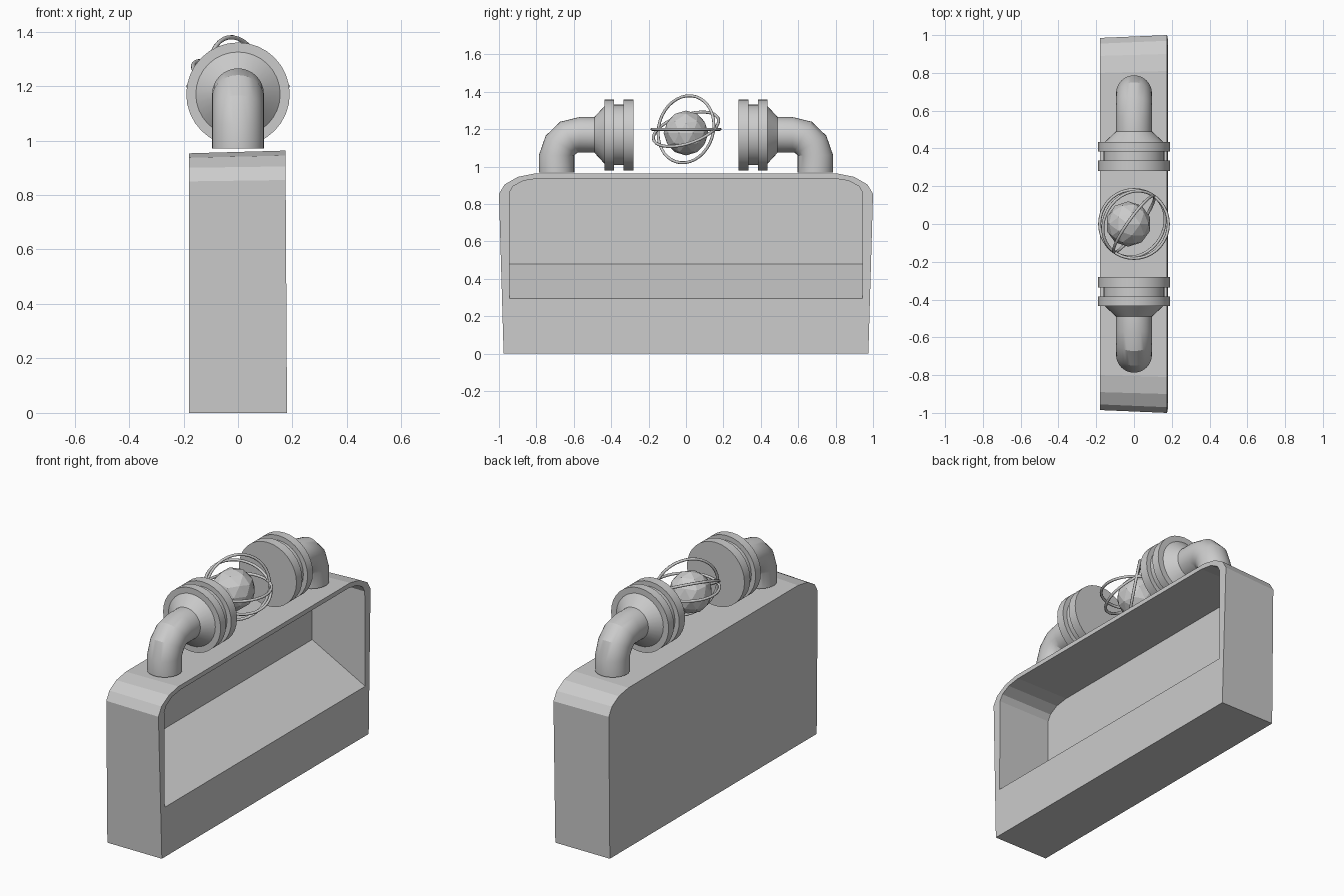
import bpy, bmesh
from math import sin, cos, pi, radians
from mathutils import Vector

if "Cube" in bpy.data.objects:
    bpy.data.objects.remove(bpy.data.objects["Cube"])


def make_object(name, bm, smooth=None):
    bmesh.ops.recalc_face_normals(bm, faces=bm.faces)
    me = bpy.data.meshes.new(name)
    bm.to_mesh(me)
    bm.free()
    ob = bpy.data.objects.new(name, me)
    bpy.context.collection.objects.link(ob)
    if smooth:
        bpy.ops.object.select_all(action='DESELECT')
        ob.select_set(True)
        bpy.context.view_layer.objects.active = ob
        bpy.ops.object.shade_smooth_by_angle(angle=radians(smooth))
    return ob


def loft(name, loops, smooth=None, closed=False):
    """Join matching loops of points with quads; cap the ends unless closed."""
    bm = bmesh.new()
    rings = [[bm.verts.new(p) for p in loop] for loop in loops]
    n = len(rings[0])
    pairs = list(zip(rings, rings[1:] + rings[:1]))
    for a, b in pairs if closed else pairs[:-1]:
        for i in range(n):
            j = (i + 1) % n
            bm.faces.new((a[i], a[j], b[j], b[i]))
    if not closed:
        bm.faces.new(rings[0])
        bm.faces.new(rings[-1])
    return make_object(name, bm, smooth)


def arch(half):
    """Mirror a half outline (y, z) running from the bottom to the top."""
    return half + [(-y, z) for y, z in reversed(half)]


# Cabinet: tapered shell with an open side and a sloped floor inside
front = arch([(.975, 0), (1, .855), (.97, .905), (.90, .945), (.81, .963)])
back = arch([(.975, 0), (.985, .85), (.955, .90), (.89, .937), (.80, .953)])
lip = [(.945, .86), (.925, .895), (.87, .925), (.79, .937)]
opening = arch([(.945, .295)] + lip)
inner = arch([(.945, .48)] + lip)
front_x = lambda z: .18 - .006 * z
loft("cabinet", [
    [(-.18, y, z) for y, z in back],
    [(front_x(z), y, z) for y, z in front],
    [(front_x(z), y, z) for y, z in opening],
    [(-.172, y, z) for y, z in inner],
])

# Elbow pipes with flanged ends: (y, z, bend angle, radius)
ZC = 1.17
stations = [
    (-.692, .97, 90, .095), (-.692, 1.06, 90, .095), (-.668, 1.118, 60, .095),
    (-.625, 1.158, 30, .095), (-.57, ZC, 0, .095), (-.49, ZC, 0, .095),
    (-.435, ZC, 0, .155), (-.435, ZC, 0, .19), (-.385, ZC, 0, .19),
    (-.385, ZC, 0, .162), (-.335, ZC, 0, .162), (-.335, ZC, 0, .19),
    (-.28, ZC, 0, .19),
]
SIDES = 32
for side, label in ((1, "front"), (-1, "rear")):
    loops = []
    for y, z, ang, r in stations:
        a = radians(ang)
        loops.append([(r * cos(t),
                       side * (y - r * sin(t) * sin(a)),
                       z + r * sin(t) * cos(a))
                      for t in (2 * pi * i / SIDES for i in range(SIDES))])
    loft(label + "_elbow_pipe", loops, smooth=25)

# Faceted core between the pipes
bm = bmesh.new()
bmesh.ops.create_icosphere(bm, subdivisions=2, radius=.12)
bmesh.ops.translate(bm, verts=bm.verts, vec=(-.03, 0, 1.18))
make_object("core", bm)

# Three rings circling the core, each given by its normal
for i, normal in enumerate([(0, 0, 1), (.8, -.57, .17), (.42, -.28, .86)]):
    q = Vector((0, 0, 1)).rotation_difference(Vector(normal).normalized())
    loops = []
    for k in range(36):
        u = 2 * pi * k / 36
        loops.append([Vector((0, 0, 1.2)) + q @ Vector((
            (.182 + .008 * cos(v)) * cos(u), (.182 + .008 * cos(v)) * sin(u), .008 * sin(v)))
            for v in (2 * pi * j / 8 for j in range(8))])
    loft("orbit_ring_%d" % (i + 1), loops, smooth=50, closed=True)
